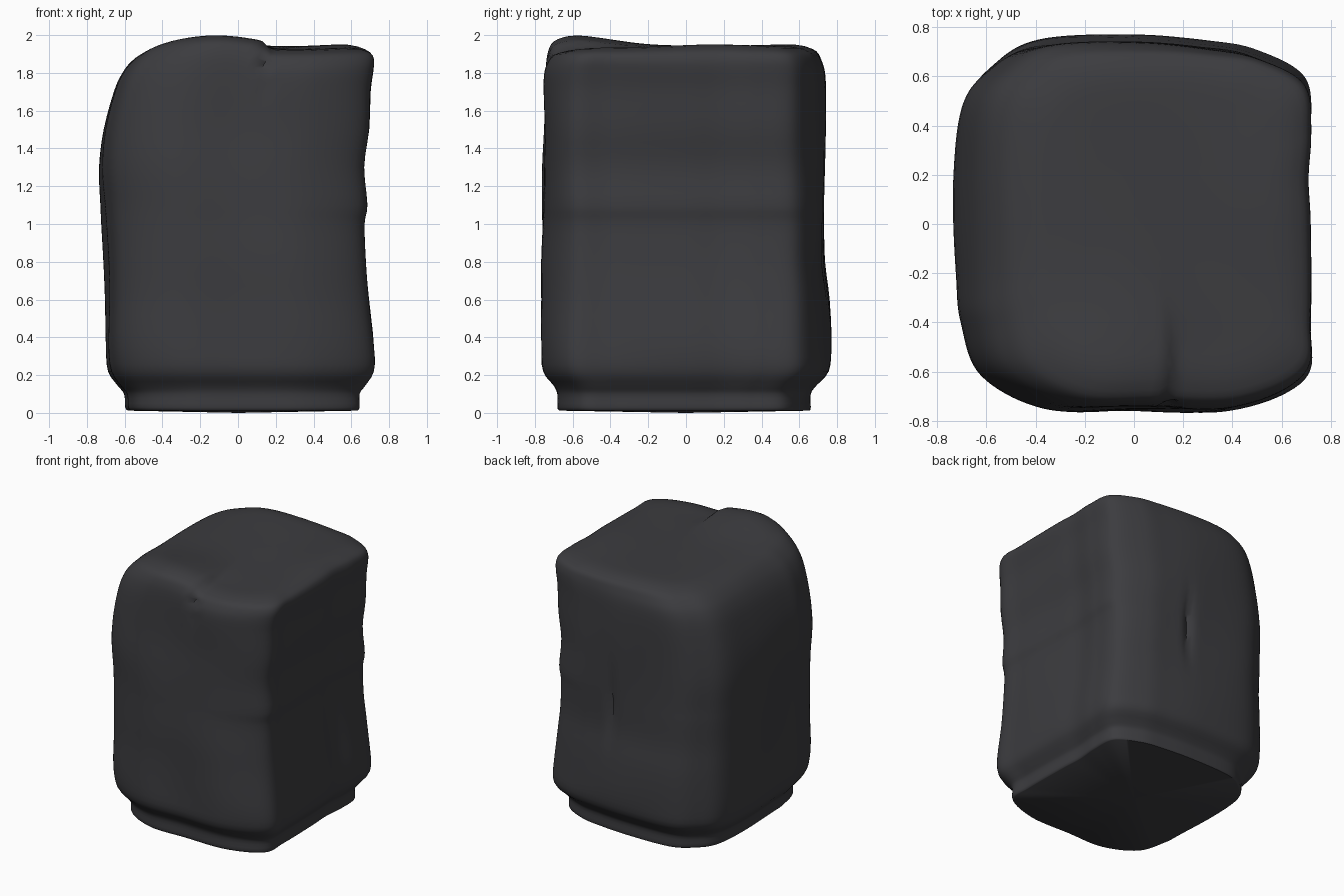
import bpy, bmesh, math
from mathutils import Vector

if "Cube" in bpy.data.objects:
    bpy.data.objects.remove(bpy.data.objects["Cube"])


def catmull(a, b, c, d, t):
    return 0.5 * (2*b + (c - a)*t + (2*a - 5*b + 4*c - d)*t*t + (3*b - a - 3*c + d)*t**3)


def bump(x, y, cx, cy, rx, ry):
    return math.exp(-((x - cx) / rx)**2 - ((y - cy) / ry)**2)


def ramp(a, b, v):
    t = max(0, min(1, (v - a) / (b - a)))
    return t * t * (3 - 2 * t)


# plan outline seen from above, counter-clockwise
PLAN = [(.71, .2), (.725, .4), (.70, .6), (.5, .71), (.3, .745), (0, .765), (-.4, .75),
        (-.59, .65), (-.70, .5), (-.73, .2), (-.715, -.2), (-.70, -.4), (-.62, -.62),
        (-.35, -.755), (0, -.76), (.4, -.755), (.70, -.63), (.725, -.4), (.72, 0)]
SUB = 9
plan = []
n = len(PLAN)
for i in range(n):
    p = [Vector(PLAN[(i + k) % n]) for k in (-1, 0, 1, 2)]
    plan += [catmull(*p, j / SUB) for j in range(SUB)]

# height, left, right, front and back extents
LEVELS = [(.012, -.58, .63, -.67, .655), (.03, -.595, .64, -.68, .66), (.10, -.60, .64, -.68, .66),
          (.145, -.635, .67, -.70, .69), (.22, -.685, .715, -.755, .755), (.35, -.70, .72, -.765, .765),
          (.6, -.70, .69, -.76, .755), (.8, -.705, .67, -.76, .735), (1.0, -.715, .66, -.755, .735),
          (1.1, -.72, .675, -.755, .735), (1.3, -.73, .66, -.755, .735), (1.5, -.71, .69, -.75, .735),
          (1.7, -.66, .70, -.75, .735), (1.8, -.615, .715, -.745, .73), (1.86, -.565, .72, -.73, .715),
          (1.905, -.50, .70, -.70, .69), (1.93, -.42, .64, -.63, .63)]
levels = []
for i in range(len(LEVELS) - 1):
    p = [Vector(LEVELS[max(0, min(len(LEVELS) - 1, i + k))]) for k in (-1, 0, 1, 2)]
    levels += [catmull(*p, j / 3) for j in range(3)]
levels.append(Vector(LEVELS[-1]))


def shape(x, y, z):
    """Uneven top, hand-made dents and short cracks."""
    up = ramp(1.55, 1.93, z)
    step = 1 - ramp(.12, .18, x) * ramp(-.1, -.5, y)
    dz = .065 * bump(x, y, -.12, -.65, .42, .32) * step
    dz += .015 * bump(x, y, .55, .1, .2, .3) - .022 * bump(x, y, .3, -.3, .25, .5)
    dz += .012 * bump(x, y, -.1, .6, .3, .2)
    side = ramp(.2, .4, z) * (1 - ramp(1.8, 1.93, z))
    x += .006 * math.sin(5 * y + 4 * z) * side
    if y < -.5:
        y += .035 * bump(x, z, .14, 1.83, .018, .13)
    if y > .5:
        y -= .03 * bump(x, z, .12, 1.0, .03, .22)
    y += .006 * math.sin(5 * x + 5 * z) * side
    return x, y, z + dz * up


bm = bmesh.new()
rings = []


def add_ring(z, l, r, f, b, s=1):
    ring = []
    for p in plan:
        x = ((l + r) / 2 + p.x / .727 * (r - l) / 2)
        y = ((f + b) / 2 + p.y / .765 * (b - f) / 2)
        ring.append(bm.verts.new(shape(x * s, y * s, z)))
    rings.append(ring)


# side walls, then shrinking rings across the top
for lv in levels:
    add_ring(*lv)
for k, s in enumerate((.92, .84, .74, .62, .48, .32, .15)):
    add_ring(1.938 + .002 * min(k, 3), *LEVELS[-1][1:], s)
m = len(plan)
for a, b in zip(rings, rings[1:]):
    for i in range(m):
        j = (i + 1) % m
        bm.faces.new((a[i], a[j], b[j], b[i]))
bm.faces.new(rings[-1])
# slightly sagging underside
low = bm.verts.new((0, 0, 0))
for i in range(m):
    bm.faces.new((rings[0][(i + 1) % m], rings[0][i], low))
bmesh.ops.recalc_face_normals(bm, faces=bm.faces)

me = bpy.data.meshes.new("soft_block")
bm.to_mesh(me)
bm.free()
ob = bpy.data.objects.new("soft_block", me)
bpy.context.collection.objects.link(ob)
mat = bpy.data.materials.new("charcoal")
mat.diffuse_color = (.045, .045, .05, 1)
mat.use_nodes = True
mat.node_tree.nodes["Principled BSDF"].inputs["Base Color"].default_value = mat.diffuse_color
me.materials.append(mat)
bpy.context.view_layer.objects.active = ob
ob.select_set(True)
bpy.ops.object.shade_smooth_by_angle(angle=math.radians(50))
